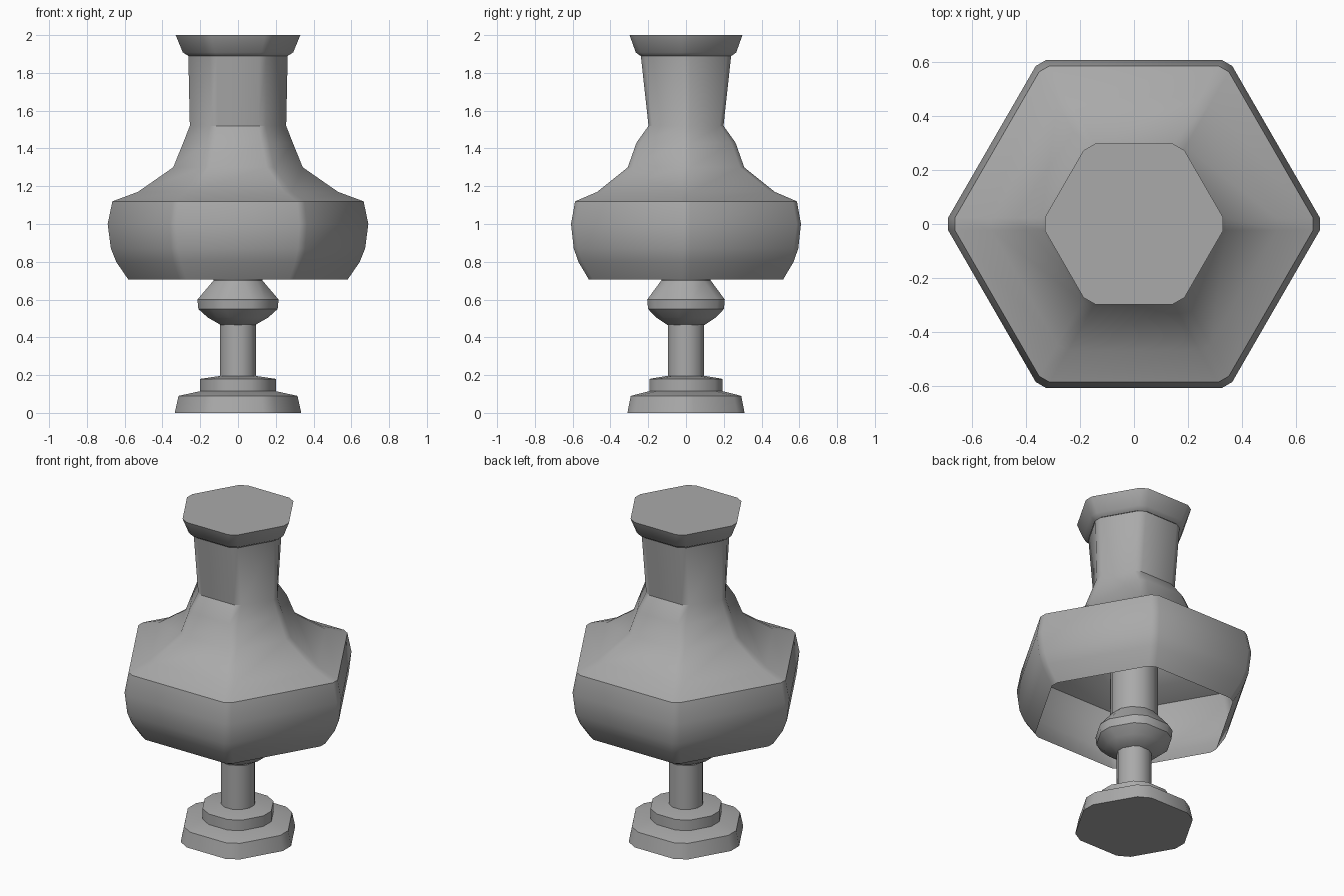
import bpy, bmesh
from math import cos, sin, radians
from mathutils import Vector

cube = bpy.data.objects.get("Cube")
if cube:
    bpy.data.objects.remove(cube, do_unlink=True)

# The single plain grey finish
grey = bpy.data.materials.new("plain_grey")
grey.use_nodes = True
grey.diffuse_color = (0.4, 0.4, 0.4, 1)
grey.node_tree.nodes["Principled BSDF"].inputs["Base Color"].default_value = (0.4, 0.4, 0.4, 1)


def hexagon(x, cut, squash):
    """Hexagon pointing along x with clipped corners; x is its half width."""
    radius = x + cut / 2
    corners = [Vector((cos(radians(60 * i)), sin(radians(60 * i)))) * radius for i in range(6)]
    points = []
    for i, corner in enumerate(corners):
        for other in (corners[i - 1], corners[(i + 1) % 6]):
            p = corner + (other - corner).normalized() * cut
            points.append((p.x, p.y * squash))
    return points


def loft(name, profile, cut, close_bottom=True, close_top=True):
    """Stack clipped hexagons; profile rows are (z, half width[, y squash])."""
    bm = bmesh.new()
    rings = []
    for z, x, *squash in profile:
        outline = hexagon(x, cut, squash[0] if squash else 1)
        rings.append([bm.verts.new((px, py, z)) for px, py in outline])
    for low, high in zip(rings, rings[1:]):
        n = len(low)
        for i in range(n):
            j = (i + 1) % n
            bm.faces.new((low[i], low[j], high[j], high[i]))
    if close_bottom:
        bm.faces.new(rings[0][::-1])
    if close_top:
        bm.faces.new(rings[-1])
    mesh = bpy.data.meshes.new(name)
    bm.to_mesh(mesh)
    bm.free()
    mesh.materials.append(grey)
    obj = bpy.data.objects.new(name, mesh)
    bpy.context.collection.objects.link(obj)
    bpy.ops.object.select_all(action='DESELECT')
    obj.select_set(True)
    bpy.context.view_layer.objects.active = obj
    bpy.ops.object.shade_smooth_by_angle(angle=radians(35))
    return obj


# Foot and the step above it
loft("base", [(0, .335), (.09, .315), (.115, .2)], .046)
loft("base_step", [(.11, .2), (.18, .2), (.195, .1)], .046)

# Stem, knob and the wider column inside the shade
loft("stem", [(.18, .095), (.48, .095)], .028)
loft("knob", [(.465, .09), (.505, .16), (.55, .21), (.6, .215), (.7, .13)], .044)
loft("inner_column", [(.69, .13), (1.5, .13)], .04)

# Thin shade, open below, rising into a neck pinched front to back
loft("shade", [(.705, .58), (.8, .645), (.87, .673), (1, .69), (1.12, .665),
               (1.17, .53), (1.3, .343), (1.43, .29), (1.52, .255, .855), (1.89, .263)],
     .026, close_bottom=False, close_top=False)

# Flared cap closing the neck
loft("cap", [(1.89, .263), (1.908, .292), (2, .33)], .03, close_bottom=False)
